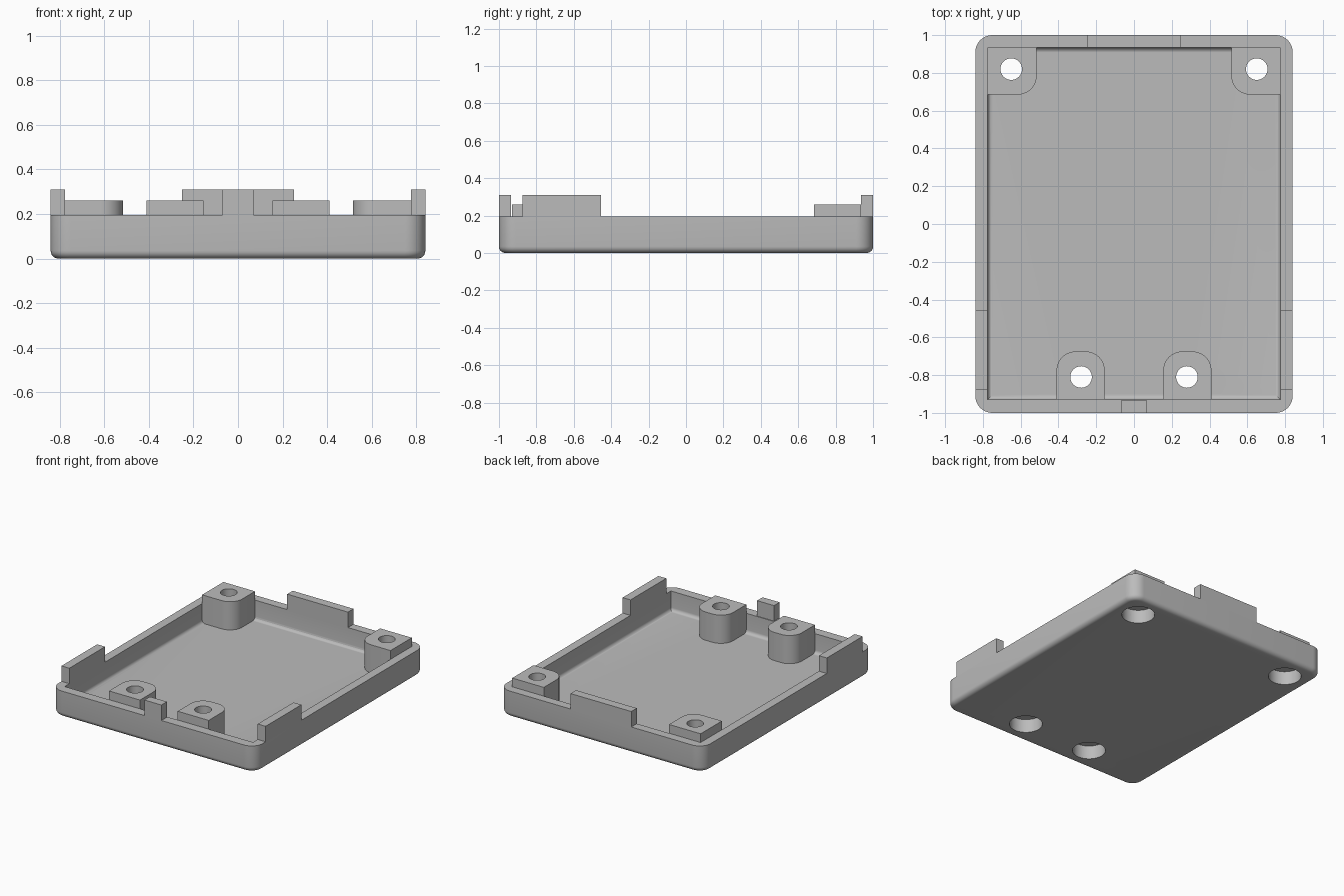
import bpy, bmesh, math

cube = bpy.data.objects.get("Cube")
if cube:
    bpy.data.objects.remove(cube, do_unlink=True)

grey = bpy.data.materials.new("grey plastic")
grey.use_nodes = True
colour = (0.5, 0.5, 0.5, 1)
grey.diffuse_color = colour
grey.node_tree.nodes["Principled BSDF"].inputs["Base Color"].default_value = colour

WALL_X, WALL_F, WALL_B = 0.775, -0.93, 0.935   # inner wall positions
FLOOR, RIM, BOSS_TOP, TAB_TOP = 0.05, 0.195, 0.26, 0.31


def finish(name, bm):
    bmesh.ops.recalc_face_normals(bm, faces=bm.faces)
    mesh = bpy.data.meshes.new(name)
    bm.to_mesh(mesh)
    bm.free()
    mesh.materials.append(grey)
    obj = bpy.data.objects.new(name, mesh)
    bpy.context.collection.objects.link(obj)
    return obj


def bevel(bm, test, radius, segments):
    """Round the edges whose two end points pass the test."""
    edges = [e for e in bm.edges if test(*[v.co for v in e.verts])]
    bmesh.ops.bevel(bm, geom=edges, offset=radius, segments=segments,
                    profile=0.5, affect='EDGES', clamp_overlap=True)


def box(x0, x1, y0, y1, z0, z1):
    bm = bmesh.new()
    bmesh.ops.create_cube(bm, size=1)
    for v in bm.verts:
        v.co.x = x1 if v.co.x > 0 else x0
        v.co.y = y1 if v.co.y > 0 else y0
        v.co.z = z1 if v.co.z > 0 else z0
    return bm


def upright(a, b):
    return abs(a.z - b.z) > 0.01


def low(z):
    return lambda a, b: max(a.z, b.z) < z + 0.001


def cylinder(x, y, radius, z0, z1):
    bm = bmesh.new()
    bmesh.ops.create_cone(bm, cap_ends=True, segments=48, radius1=radius,
                          radius2=radius, depth=z1 - z0)
    bmesh.ops.translate(bm, verts=bm.verts, vec=(x, y, (z0 + z1) / 2))
    return finish("cutter", bm)


def cut(target, cutter):
    mod = target.modifiers.new("cut", 'BOOLEAN')
    mod.operation, mod.solver, mod.object = 'DIFFERENCE', 'EXACT', cutter
    select(target)
    bpy.ops.object.modifier_apply(modifier=mod.name)
    bpy.data.objects.remove(cutter, do_unlink=True)


def select(obj):
    bpy.ops.object.select_all(action='DESELECT')
    obj.select_set(True)
    bpy.context.view_layer.objects.active = obj


def smooth(obj):
    select(obj)
    bpy.ops.object.shade_smooth_by_angle(angle=math.radians(30))


# Tray: rounded outer block with a filleted cavity
bm = box(-0.84, 0.84, -1, 1, 0, RIM)
bevel(bm, upright, 0.09, 10)
bevel(bm, low(0), 0.035, 6)
tray = finish("tray", bm)
bm = box(-WALL_X, WALL_X, WALL_F, WALL_B, FLOOR, 0.5)
bevel(bm, low(FLOOR), 0.025, 6)
cut(tray, finish("cavity", bm))

# Screw bosses, each with a bolt hole and a wide recess from below
for side, label in ((1, "left"), (-1, "right")):
    for end in ("front", "back"):
        if end == "front":
            xs, ys = (0.155, 0.41), (WALL_F, -0.675)
            hx, hy = 0.28, -0.81
            rounded = lambda a, b: upright(a, b) and a.y > -0.7
        else:
            xs, ys = (0.515, WALL_X), (0.685, WALL_B)
            hx, hy = 0.65, 0.82
            rounded = lambda a, b: upright(a, b) and a.y < 0.7 and abs(a.x) < 0.6
        x0, x1 = sorted(side * x for x in xs)
        bm = box(x0, x1, *ys, FLOOR, BOSS_TOP)
        bevel(bm, rounded, 0.1, 10)
        boss = finish(f"{end}_{label}_boss", bm)
        cut(boss, cylinder(side * hx, hy, 0.057, 0, 0.4))
        for part in (boss, tray):
            cut(part, cylinder(side * hx, hy, 0.112, -0.1, 0.1))
        smooth(boss)
    # Side tabs on the rim
    x0, x1 = sorted((side * WALL_X, side * 0.84))
    finish(f"{label}_tab", box(x0, x1, -0.875, -0.455, RIM, TAB_TOP))

# Front and back tabs on the rim
finish("front_tab", box(-0.07, 0.07, -1, -0.935, RIM, TAB_TOP))
finish("back_tab", box(-0.25, 0.25, WALL_B, 1, RIM, TAB_TOP))
smooth(tray)
